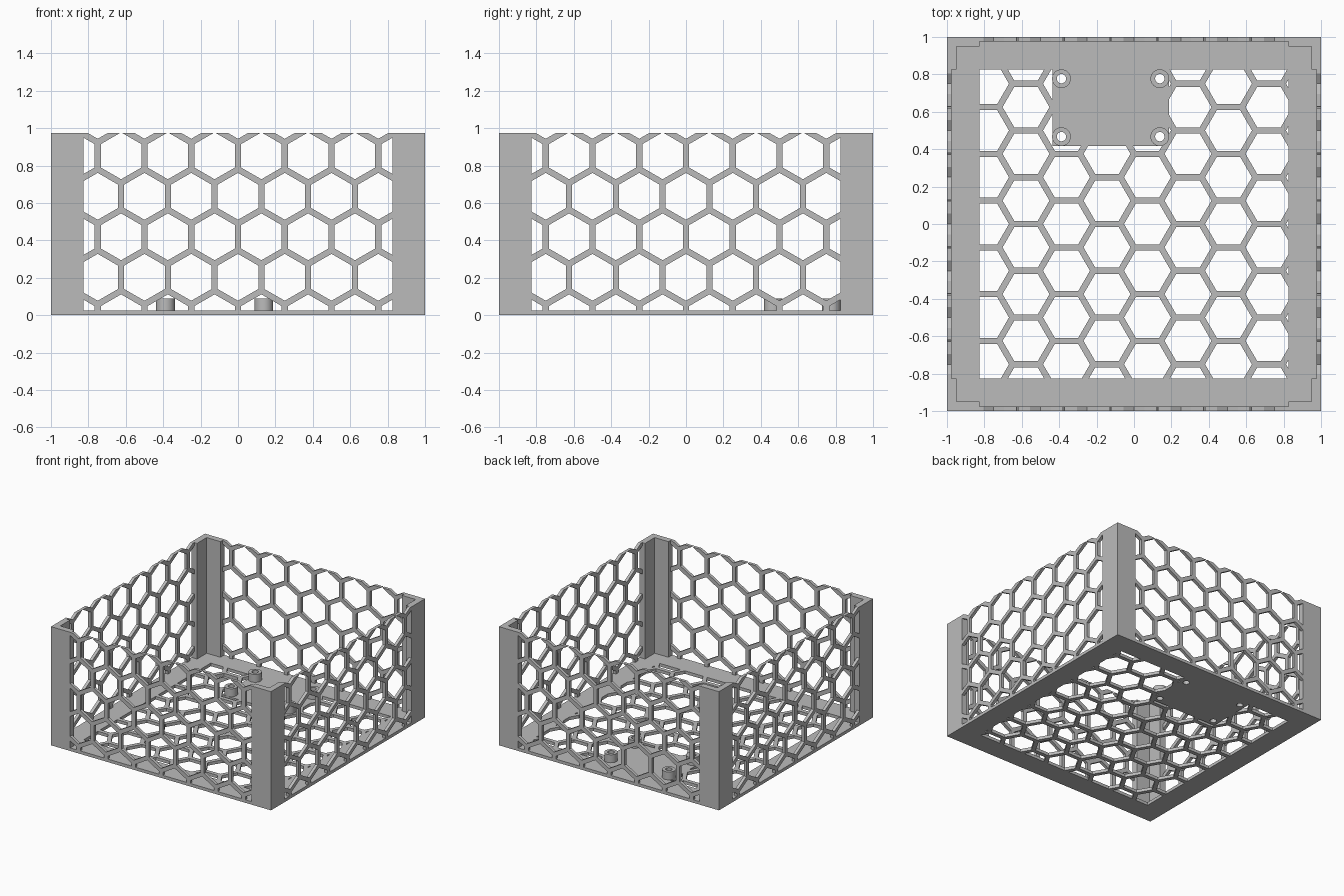
import bpy, bmesh, math

if "Cube" in bpy.data.objects:
    bpy.data.objects.remove(bpy.data.objects["Cube"])

P = 0.25                  # honeycomb pitch
ROW = P * math.sqrt(3) / 2
STRUT = 0.033             # strut width
WIN = 0.825               # half width of the open window
FLOOR = 0.025
TOP = 0.975
WALL = 0.025

grey = bpy.data.materials.new("grey plastic")
grey.diffuse_color = (0.5, 0.5, 0.5, 1)
grey.use_nodes = True
grey.node_tree.nodes["Principled BSDF"].inputs["Base Color"].default_value = grey.diffuse_color


def prisms(name, loops, d0, d1, upright=False):
    """Extrude closed 2D outlines from d0 to d1, along z or (upright) along y."""
    bm = bmesh.new()
    for loop in loops:
        ends = []
        for d in (d0, d1):
            ends.append([bm.verts.new((u, d, v) if upright else (u, v, d)) for u, v in loop])
        a, b = ends
        bm.faces.new(a[::-1])
        bm.faces.new(b)
        n = len(loop)
        for i in range(n):
            j = (i + 1) % n
            bm.faces.new((a[i], a[j], b[j], b[i]))
    bmesh.ops.recalc_face_normals(bm, faces=bm.faces)
    me = bpy.data.meshes.new(name)
    bm.to_mesh(me)
    bm.free()
    me.materials.append(grey)
    ob = bpy.data.objects.new(name, me)
    bpy.context.collection.objects.link(ob)
    return ob


def ngon(cx, cy, r, n, turn=0.0):
    return [(cx + r * math.cos(turn + math.tau * i / n),
             cy + r * math.sin(turn + math.tau * i / n)) for i in range(n)]


def rect(x0, x1, y0, y1):
    return [(x0, y0), (x1, y0), (x1, y1), (x0, y1)]


def boolean(ob, tool, op='DIFFERENCE'):
    m = ob.modifiers.new("cut", 'BOOLEAN')
    m.object, m.operation, m.solver = tool, op, 'MANIFOLD'
    bpy.context.view_layer.objects.active = ob
    bpy.ops.object.modifier_apply(modifier=m.name)


def around(ob, name):
    """Repeat a part on all four sides."""
    ob.name = name + "_1"
    for k in (1, 2, 3):
        c = bpy.data.objects.new(f"{name}_{k + 1}", ob.data)
        c.rotation_euler.z = k * math.pi / 2
        bpy.context.collection.objects.link(c)


HEX_R = (P - STRUT) / math.sqrt(3)
tools = []

# honeycomb walls
cells = [ngon((k + (0.5 if row % 2 == 0 else 0)) * P, 0.852 - row * ROW, HEX_R, 6, math.pi / 6)
         for row in range(-1, 6) for k in range(-5, 6)]
wall = prisms("wall", [rect(-WIN, WIN, FLOOR, TOP)], -1, -1 + WALL, True)
wall_cut = prisms("wall_cutter", cells, -1.1, -0.9, True)
boolean(wall, wall_cut)
around(wall, "honeycomb_wall")

# L-shaped corner posts
post = prisms("post", [[(-1, -1), (-WIN, -1), (-WIN, -0.95), (-0.95, -0.95),
                        (-0.95, -WIN), (-1, -WIN)]], FLOOR, TOP)
around(post, "corner_post")

# floor with honeycomb window and solid mounting pad
cells = [ngon(-P / math.sqrt(3) + col * ROW, (k + (0.5 if col % 2 == 0 else 0)) * P, HEX_R, 6)
         for col in range(-4, 7) for k in range(-5, 6)]
floor_cut = prisms("floor_cutter", cells, -0.1, 0.2)
window = prisms("window_cutter", [rect(-WIN, WIN, -WIN, WIN)], -0.05, 0.1)
pad = prisms("pad_cutter", [rect(-0.437, 0.187, 0.417, 0.95)], -0.2, 0.3)
boolean(floor_cut, window, 'INTERSECT')
boolean(floor_cut, pad)
floor = prisms("floor", [rect(-1, 1, -1, 1)], 0, FLOOR)
boolean(floor, floor_cut)

# standoffs with through holes
spots = [(x, y) for x in (-0.388, 0.138) for y in (0.467, 0.777)]
standoffs = prisms("standoffs", [ngon(x, y, 0.05, 32) for x, y in spots], FLOOR, 0.09)
holes = prisms("hole_cutter", [ngon(x, y, 0.025, 32) for x, y in spots], -0.3, 0.4)
boolean(floor, holes)
boolean(standoffs, holes)

for tool in (wall_cut, floor_cut, window, pad, holes):
    bpy.data.objects.remove(tool)

bpy.ops.object.select_all(action='DESELECT')
standoffs.select_set(True)
bpy.context.view_layer.objects.active = standoffs
bpy.ops.object.shade_smooth_by_angle()
